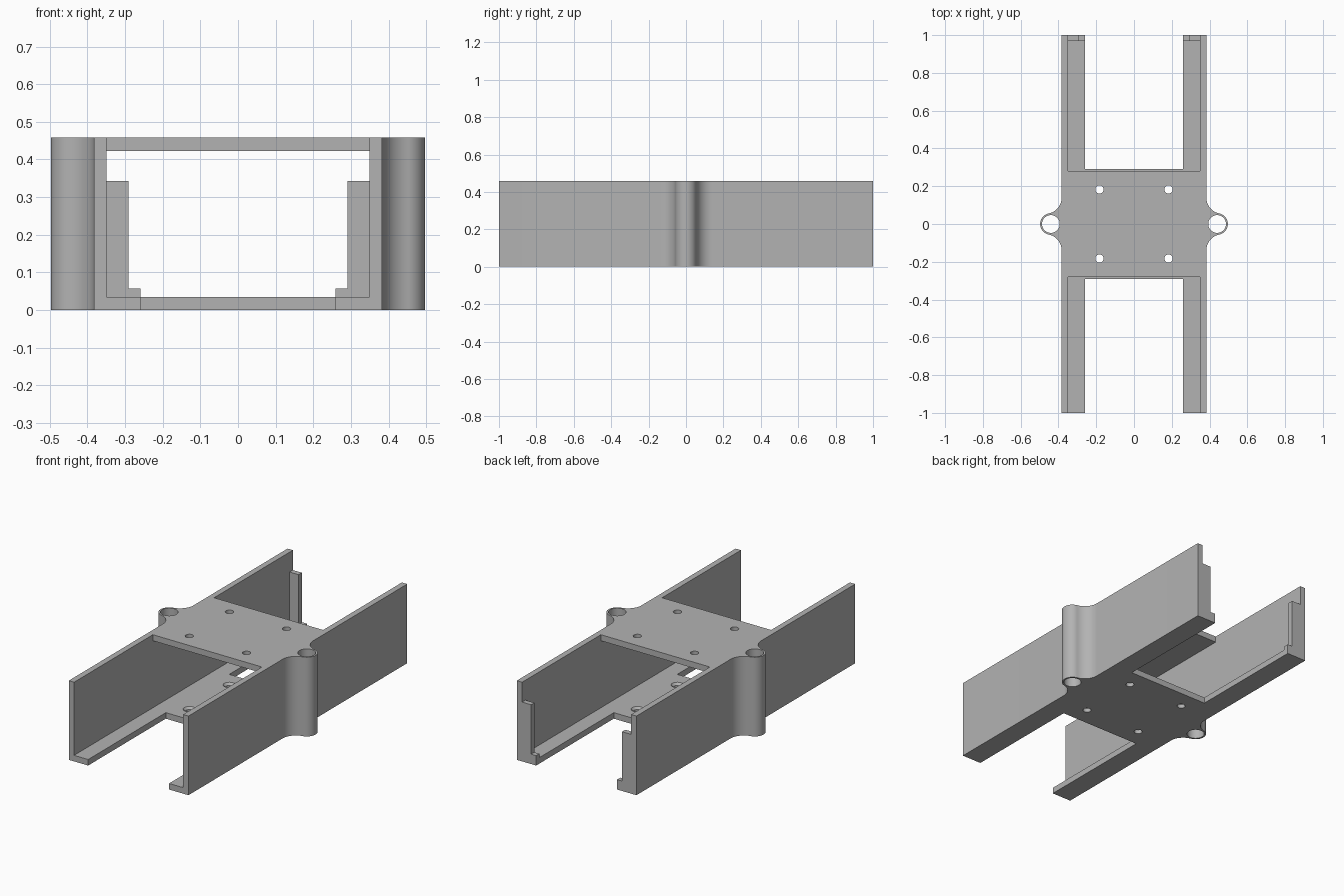
import bpy, bmesh
from math import sin, cos, pi, atan2, sqrt

if "Cube" in bpy.data.objects:
    bpy.data.objects.remove(bpy.data.objects["Cube"])

grey = bpy.data.materials.new("plain grey")
grey.use_nodes = True
grey.diffuse_color = (0.45, 0.45, 0.45, 1)
grey.node_tree.nodes["Principled BSDF"].inputs["Base Color"].default_value = (0.45, 0.45, 0.45, 1)

HEIGHT, THICK = 0.458, 0.035
OUTER, INNER, LEDGE = 0.383, 0.349, 0.259
LUG_X, LUG_R, BORE_R = 0.44, 0.057, 0.047
HOLE, HOLE_R = 0.183, 0.022


def prism(name, outline, z0, z1):
    """Extrude a plan outline between two heights."""
    bm = bmesh.new()
    face = bm.faces.new([bm.verts.new((x, y, z0)) for x, y in outline])
    top = bmesh.ops.extrude_face_region(bm, geom=[face])["geom"]
    bmesh.ops.translate(bm, vec=(0, 0, z1 - z0),
                        verts=[v for v in top if isinstance(v, bmesh.types.BMVert)])
    bmesh.ops.recalc_face_normals(bm, faces=bm.faces)
    mesh = bpy.data.meshes.new(name)
    bm.to_mesh(mesh)
    bm.free()
    mesh.materials.append(grey)
    ob = bpy.data.objects.new(name, mesh)
    bpy.context.collection.objects.link(ob)
    return ob


def box(name, x0, x1, y0, y1, z0, z1):
    return prism(name, [(x0, y0), (x1, y0), (x1, y1), (x0, y1)], z0, z1)


def arc(cx, cy, r, a0, a1, n):
    return [(cx + r * cos(a0 + (a1 - a0) * i / n), cy + r * sin(a0 + (a1 - a0) * i / n))
            for i in range(n + 1)]


def drill(ob, spots, r0, r1, z0, z1):
    """Cut round or tapered holes, then remove the cutters."""
    for x, y in spots:
        bpy.ops.mesh.primitive_cone_add(vertices=40, radius1=r0, radius2=r1, depth=z1 - z0,
                                        location=(x, y, (z0 + z1) / 2))
        cutter = bpy.context.object
        cutter.data.materials.append(grey)
        cutter.hide_render = True
        mod = ob.modifiers.new("hole", "BOOLEAN")
        mod.operation, mod.object, mod.solver = "DIFFERENCE", cutter, "EXACT"
        bpy.context.view_layer.objects.active = ob
        bpy.ops.object.modifier_apply(modifier=mod.name)
        bpy.data.objects.remove(cutter)


def smooth(ob):
    bpy.ops.object.select_all(action="DESELECT")
    ob.select_set(True)
    bpy.context.view_layer.objects.active = ob
    bpy.ops.object.shade_smooth_by_angle(angle=pi / 6)


# Lug half outline: concave fillet from the wall, tangent to the round boss
fy, gap = 0.14, LUG_X - OUTER
fr = (gap ** 2 + fy ** 2 - LUG_R ** 2) / (2 * (gap + LUG_R))
fx = OUTER + fr
tangent = atan2(fy, fx - LUG_X)
boss = arc(LUG_X, 0, LUG_R, -tangent, tangent, 32)
fillet = arc(fx, fy, fr, pi + tangent, pi, 14)[1:]
lower = [(x, -y) for x, y in reversed(fillet)]
wall_plan = [(INNER, -1), (OUTER, -1)] + lower + boss + fillet + [(OUTER, 1), (INNER, 1)]

for side, s in (("left", 1), ("right", -1)):
    # Side wall with bored lug
    wall = prism(side + "_wall", [(s * x, y) for x, y in wall_plan], 0, HEIGHT)
    drill(wall, [(s * LUG_X, 0)], BORE_R, BORE_R, -0.1, HEIGHT + 0.1)
    smooth(wall)
    # Stepped stop at the back end
    post, step = sorted((s * 0.291, s * INNER)), sorted((s * LEDGE, s * 0.291))
    box(side + "_back_stop", *post, 0.97, 1, THICK, 0.343)
    box(side + "_stop_step", *step, 0.97, 1, THICK, 0.057)

# Floor: centre plate with four long ledges
q = [(INNER, 1), (LEDGE, 1), (LEDGE, 0.29)]
floor_plan = (q + [(-x, y) for x, y in reversed(q)] + [(-x, -y) for x, y in q]
              + [(x, -y) for x, y in reversed(q)])
floor = prism("floor_plate", floor_plan, 0, THICK)

# Top plate bridging the walls
top = box("top_plate", -INNER, INNER, -0.28, 0.28, HEIGHT - THICK, HEIGHT)

# Screw holes, countersunk on the floor's inner face
spots = [(x, y) for x in (-HOLE, HOLE) for y in (-HOLE, HOLE)]
drill(top, spots, HOLE_R, HOLE_R, 0.3, 0.6)
drill(floor, spots, HOLE_R, HOLE_R, -0.1, 0.1)
drill(floor, spots, HOLE_R, 0.034, 0.022, THICK + 0.001)
smooth(top)
smooth(floor)
